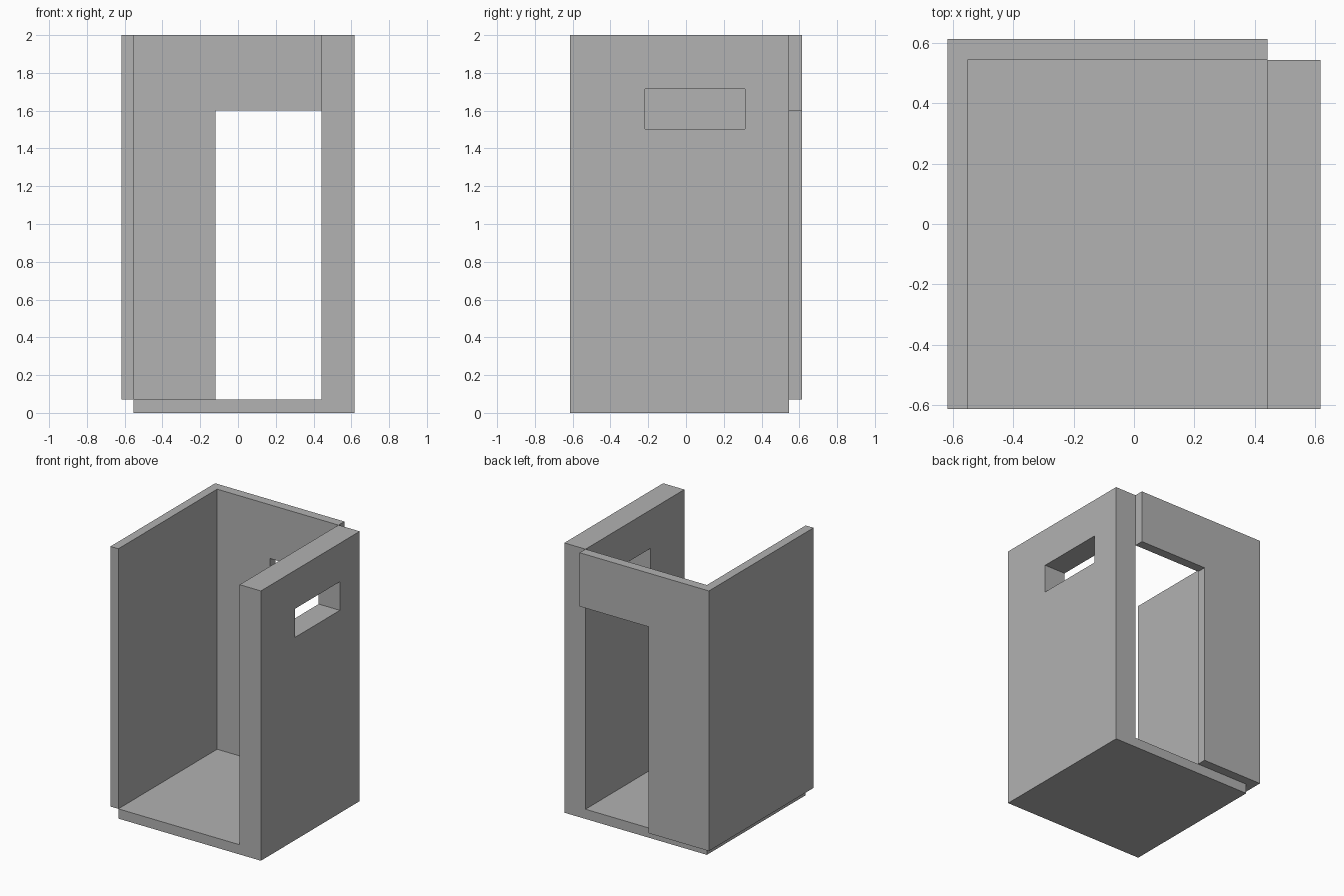
import bpy
import bmesh
from mathutils import Vector

default = bpy.data.objects.get("Cube")
if default:
    bpy.data.objects.remove(default, do_unlink=True)

# One plain grey for the whole model
grey = bpy.data.materials.new("plain grey")
grey.use_nodes = True
colour = (0.445, 0.445, 0.445, 1)
grey.diffuse_color = colour
grey.node_tree.nodes["Principled BSDF"].inputs["Base Color"].default_value = colour

# Shared dimensions
LEFT, RIGHT = -0.617, 0.617
FRONT, BACK = -0.613, 0.613
INNER_LEFT, INNER_RIGHT, INNER_BACK = -0.552, 0.443, 0.544
FLOOR, TOP = 0.072, 2.0


def prism(name, profile, sweep):
    """Extrude a closed profile along the sweep vector."""
    bm = bmesh.new()
    face = bm.faces.new([bm.verts.new(p) for p in profile])
    result = bmesh.ops.extrude_face_region(bm, geom=[face], use_keep_orig=True)
    moved = [g for g in result["geom"] if isinstance(g, bmesh.types.BMVert)]
    bmesh.ops.translate(bm, verts=moved, vec=Vector(sweep))
    bmesh.ops.recalc_face_normals(bm, faces=bm.faces)
    mesh = bpy.data.meshes.new(name)
    bm.to_mesh(mesh)
    bm.free()
    mesh.materials.append(grey)
    obj = bpy.data.objects.new(name, mesh)
    bpy.context.collection.objects.link(obj)
    return obj


def cut_opening(obj, xs, ys, zs):
    """Cut a box-shaped opening out of a part."""
    base = [(xs[0], ys[0], zs[0]), (xs[1], ys[0], zs[0]),
            (xs[1], ys[1], zs[0]), (xs[0], ys[1], zs[0])]
    cutter = prism("opening_cutter", base, (0, 0, zs[1] - zs[0]))
    cutter.hide_render = True
    mod = obj.modifiers.new("opening", "BOOLEAN")
    mod.operation = "DIFFERENCE"
    mod.solver = "EXACT"
    mod.object = cutter
    bpy.context.view_layer.objects.active = obj
    bpy.ops.object.modifier_apply(modifier=mod.name)
    bpy.data.objects.remove(cutter, do_unlink=True)


# Floor and thick window wall: one L-shaped section run front to back
section = [(INNER_LEFT, 0), (RIGHT, 0), (RIGHT, TOP),
           (INNER_RIGHT, TOP), (INNER_RIGHT, FLOOR), (INNER_LEFT, FLOOR)]
window_wall = prism("floor_and_window_wall", [(x, FRONT, z) for x, z in section],
                    (0, INNER_BACK - FRONT, 0))
cut_opening(window_wall, (0.3, 0.8), (-0.216, 0.312), (1.503, 1.715))

# Thin side wall and back wall: one L-shaped plan raised from floor level
plan = [(LEFT, FRONT), (INNER_LEFT, FRONT), (INNER_LEFT, INNER_BACK),
        (INNER_RIGHT, INNER_BACK), (INNER_RIGHT, BACK), (LEFT, BACK)]
door_wall = prism("side_and_door_wall", [(x, y, FLOOR) for x, y in plan],
                  (0, 0, TOP - FLOOR))
cut_opening(door_wall, (-0.12, 0.6), (0.4, 0.8), (-0.1, 1.602))
